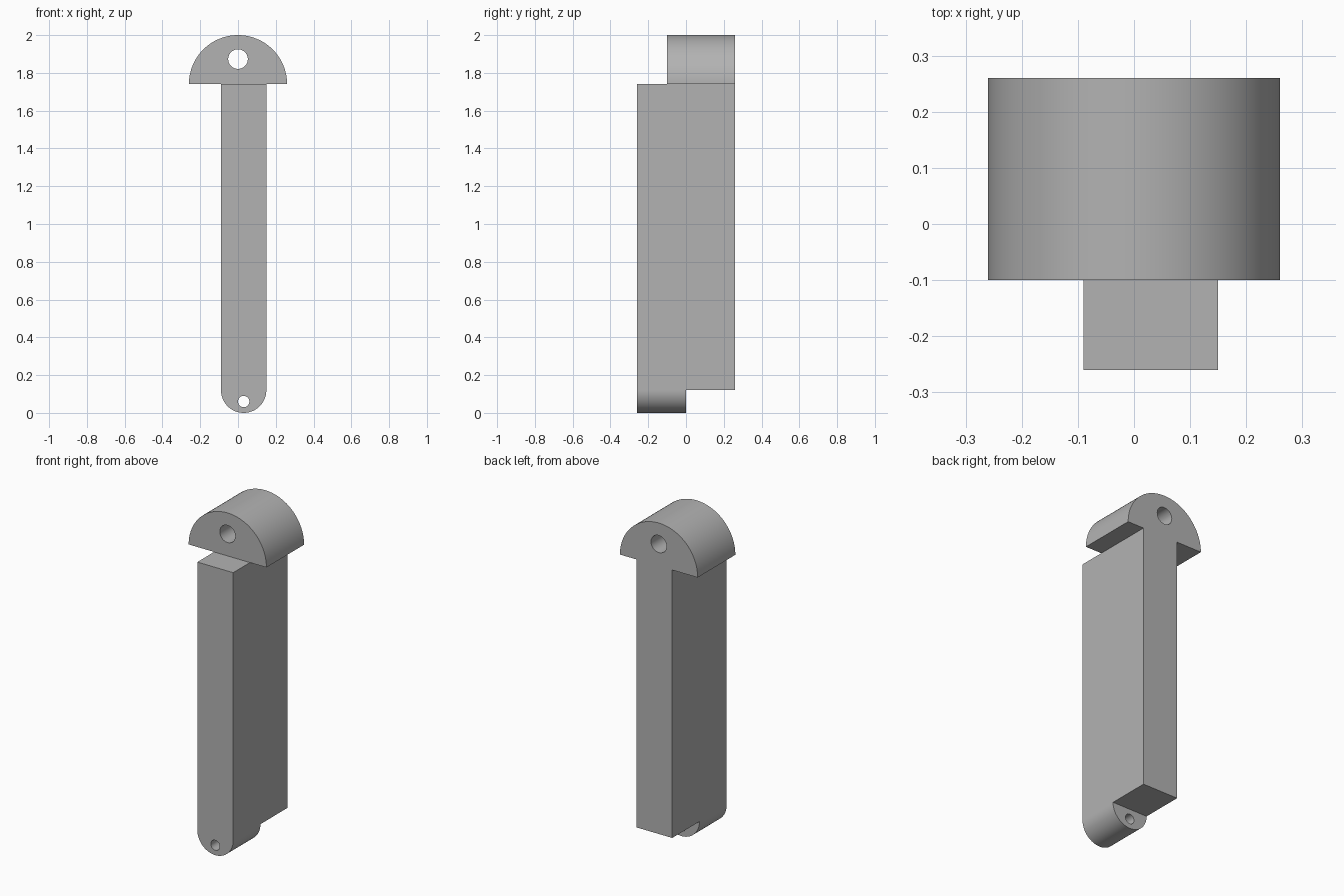
import bpy, bmesh, math

cube = bpy.data.objects.get("Cube")
if cube:
    bpy.data.objects.remove(cube, do_unlink=True)

gray = bpy.data.materials.new("plain_gray")
gray.use_nodes = True
color = (0.45, 0.45, 0.45, 1)
gray.diffuse_color = color
gray.node_tree.nodes["Principled BSDF"].inputs["Base Color"].default_value = color

BOTTOM, TOP = 0.12, 1.74          # height range of the straight bar
FRONT, BACK = -0.26, 0.26


def arc(cx, cz, r, start, end, steps):
    """Points along an arc in the xz plane, angles in degrees."""
    angles = [math.radians(start + (end - start) * i / steps) for i in range(steps + 1)]
    return [(cx + r * math.cos(a), cz + r * math.sin(a)) for a in angles]


def extrude(name, profile, y0, y1):
    """Solid made by pushing an xz profile from y0 to y1."""
    bm = bmesh.new()
    face = bm.faces.new([bm.verts.new((x, y0, z)) for x, z in profile])
    side = bmesh.ops.extrude_face_region(bm, geom=[face])["geom"]
    moved = [v for v in side if isinstance(v, bmesh.types.BMVert)]
    bmesh.ops.translate(bm, vec=(0, y1 - y0, 0), verts=moved)
    bmesh.ops.recalc_face_normals(bm, faces=bm.faces)
    mesh = bpy.data.meshes.new(name)
    bm.to_mesh(mesh)
    bm.free()
    mesh.materials.append(gray)
    obj = bpy.data.objects.new(name, mesh)
    bpy.context.collection.objects.link(obj)
    return obj


def combine(target, tool, operation):
    """Apply a boolean to the target and discard the tool."""
    bpy.context.view_layer.objects.active = target
    mod = target.modifiers.new(operation, "BOOLEAN")
    mod.operation, mod.solver, mod.object = operation, "EXACT", tool
    bpy.ops.object.modifier_apply(modifier=mod.name)
    bpy.data.objects.remove(tool, do_unlink=True)


# Straight bar
arm = extrude("lever_arm", [(-0.09, BOTTOM), (0.15, BOTTOM), (0.15, TOP), (-0.09, TOP)], FRONT, BACK)

# Half-round head at the back and half-round foot at the front
head = extrude("head", arc(0, TOP, 0.26, 0, 180, 64), -0.1, BACK)
foot = extrude("foot", arc(0.03, BOTTOM, 0.12, 180, 360, 48), FRONT, 0)
for part in (head, foot):
    combine(arm, part, "UNION")

# Pin holes through head and foot
for x, z, r in ((0, 1.873, 0.052), (0.03, 0.06, 0.03)):
    pin = extrude("pin_cutter", arc(x, z, r, 0, 352.5, 47), -0.5, 0.5)
    pin.hide_render = True
    combine(arm, pin, "DIFFERENCE")

# Smooth the curved walls, keep the corners sharp
bpy.ops.object.select_all(action="DESELECT")
arm.select_set(True)
bpy.context.view_layer.objects.active = arm
bpy.ops.object.shade_smooth_by_angle(angle=math.radians(30))
